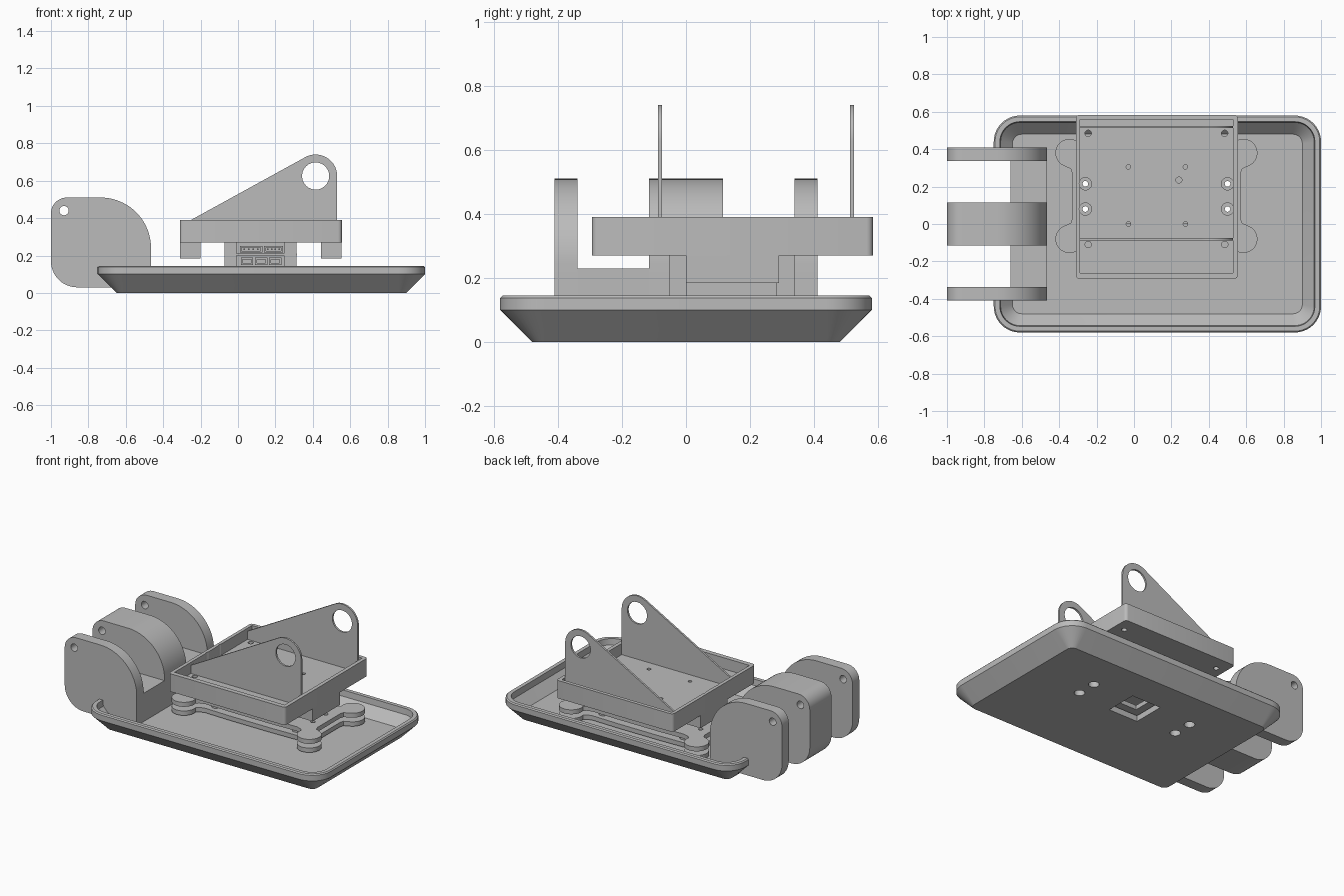
import bpy, bmesh
from math import cos, sin, radians

if "Cube" in bpy.data.objects:
    bpy.data.objects.remove(bpy.data.objects["Cube"])

grey = bpy.data.materials.new("plain grey")
grey.use_nodes = True
grey.diffuse_color = (0.5, 0.5, 0.5, 1)
grey.node_tree.nodes["Principled BSDF"].inputs["Base Color"].default_value = (0.5, 0.5, 0.5, 1)


def arc(cx, cy, r, a0, a1, n=12):
    return [(cx + r * cos(radians(a0 + (a1 - a0) * i / n)),
             cy + r * sin(radians(a0 + (a1 - a0) * i / n))) for i in range(n + 1)]


def rounded(cx, cy, hx, hy, r, n=10):
    """Outline of a rectangle with rounded corners."""
    pts = []
    for k, (sx, sy) in enumerate([(1, 1), (-1, 1), (-1, -1), (1, -1)]):
        pts += arc(cx + sx * (hx - r), cy + sy * (hy - r), r, 90 * k, 90 * k + 90, n)
    return pts


def loft(name, rings):
    """Skin equal-length rings of 3D points and cap both ends."""
    bm = bmesh.new()
    loops = [[bm.verts.new(p) for p in ring] for ring in rings]
    count = len(loops[0])
    for a, b in zip(loops, loops[1:]):
        for i in range(count):
            j = (i + 1) % count
            bm.faces.new((a[i], a[j], b[j], b[i]))
    bm.faces.new(loops[0][::-1])
    bm.faces.new(loops[-1])
    bmesh.ops.recalc_face_normals(bm, faces=bm.faces)
    mesh = bpy.data.meshes.new(name)
    bm.to_mesh(mesh)
    bm.free()
    mesh.materials.append(grey)
    obj = bpy.data.objects.new(name, mesh)
    bpy.context.collection.objects.link(obj)
    return obj


def prism(name, pts, lo, hi, axis="z"):
    """Extrude an outline along z, or an x-z outline along y."""
    place = (lambda p, h: (p[0], p[1], h)) if axis == "z" else (lambda p, h: (p[0], h, p[1]))
    return loft(name, [[place(p, h) for p in pts] for h in (lo, hi)])


def box(name, x0, x1, y0, y1, z0, z1):
    return prism(name, [(x0, y0), (x1, y0), (x1, y1), (x0, y1)], z0, z1)


def boolean(obj, tool, operation="DIFFERENCE"):
    tool.hide_render = True
    mod = obj.modifiers.new("bool", "BOOLEAN")
    mod.operation, mod.object, mod.solver = operation, tool, "EXACT"
    bpy.context.view_layer.objects.active = obj
    bpy.ops.object.modifier_apply(modifier=mod.name)
    bpy.data.objects.remove(tool)


def drill(obj, x, y, r, lo, hi, axis="z"):
    boolean(obj, prism("drill", arc(x, y, r, 0, 345, 23), lo, hi, axis))


CX, CY = 0.12, 0.15          # centre of the inner stack
main_holes = [(x, y) for x in (-0.26, 0.5) for y in (0.08, 0.215)]

# Tray: flared outside, rolled rim, sloped inside and flat floor
sections = [(0, 0.775, 0.48, 0.04), (0.10, 0.875, 0.58, 0.14), (0.138, 0.875, 0.58, 0.14),
            (0.145, 0.868, 0.573, 0.133), (0.145, 0.842, 0.547, 0.107),
            (0.105, 0.838, 0.543, 0.103), (0.04, 0.775, 0.48, 0.05)]
tray = loft("tray", [[(x, y, z) for x, y in rounded(0.125, 0, hx, hy, r)]
                     for z, hx, hy, r in sections])
boolean(tray, box("notch", -0.9, -0.66, -0.41, 0.41, -0.1, 0.3))
boolean(tray, box("opening", CX - 0.11, CX + 0.11, CY - 0.11, CY + 0.11, -0.1, 0.1))
for x, y in main_holes:
    drill(tray, x, y, 0.033, -0.1, 0.1)

# Hinge lugs with one large rounded shoulder, on a common base
lug = (arc(-0.735, 0.24, 0.27, 90, 0, 20) + [(-0.465, 0.03)]
       + arc(-0.86, 0.17, 0.14, 270, 180) + arc(-0.915, 0.425, 0.085, 180, 90))
for name, y0, y1 in [("front_lug", -0.41, -0.338), ("middle_lug", -0.115, 0.115),
                     ("back_lug", 0.338, 0.41)]:
    obj = prism(name, lug, y0, y1, "y")
    drill(obj, -0.93, 0.44, 0.025, y0 - 0.1, y1 + 0.1, "y")
box("lug_base", -0.66, -0.465, -0.41, 0.41, 0.03, 0.23)

# Two lobed plates stacked above the tray floor
quarter = ([(0.45, 0.12), (0.458, 0.145)] + arc(0.465, 0.23, 0.075, -65, 195, 24)
           + [(0.375, 0.195), (0.34, 0.185), (0.15, 0.19)])
half = quarter + [(-x, y) for x, y in reversed(quarter)]
outline = half + [(x, -y) for x, y in reversed(half)]
outline = [(CX + x, CY + y) for x, y in outline]
for name, z in [("lower_lobed_plate", 0.05), ("upper_lobed_plate", 0.108)]:
    plate = prism(name, outline, z, z + 0.03)
    for x, y in main_holes:
        drill(plate, x, y, 0.015, 0, 0.3)
    if z < 0.1:
        boolean(plate, box("opening", CX - 0.07, CX + 0.07, CY - 0.07, CY + 0.07, 0, 0.3))
for sx in (-1, 1):
    for sy in (-1, 1):
        prism("plate_spacer", arc(CX + sx * 0.3, CY + sy * 0.13, 0.025, 0, 345, 23), 0.04, 0.11)

# Inner stack: two housings, side columns and front sockets
box("lower_housing", -0.02, 0.265, -0.035, 0.325, 0.135, 0.2)
box("upper_housing", -0.02, 0.265, -0.035, 0.325, 0.212, 0.27)
box("circuit_board", -0.07, 0.315, -0.053, 0.34, 0.2, 0.212)
for sx in (-1, 1):
    x = CX + sx * 0.16
    for y in (-0.025, 0.31):
        box("side_column", x - 0.033, x + 0.033, y - 0.028, y + 0.028, 0.135, 0.27)
for i in range(3):
    x = 0.015 + i * 0.076
    socket = box("lower_socket", x, x + 0.066, -0.05, -0.03, 0.15, 0.19)
    boolean(socket, box("recess", x + 0.01, x + 0.056, -0.06, -0.038, 0.16, 0.18))
for x, w in [(0.01, 0.12), (0.14, 0.1)]:
    socket = box("upper_socket", x, x + w, -0.05, -0.03, 0.216, 0.252)
    boolean(socket, box("recess", x + 0.01, x + w - 0.01, -0.06, -0.038, 0.224, 0.244))
    for i in range(4):
        px = x + w * (i + 1) / 5
        box("socket_pin", px - 0.004, px + 0.004, -0.048, -0.035, 0.23, 0.238)

# Upper open box with two hanging tabs
frame = prism("open_box", rounded(0.122, 0.145, 0.433, 0.439, 0.02, 4), 0.27, 0.39)
boolean(frame, box("cavity", -0.288, 0.53, -0.262, 0.56, 0.315, 0.5))
tabs = [box("right_tab", -0.31, -0.2, 0, 0.29, 0.185, 0.272),
        box("left_tab", 0.443, 0.554, 0, 0.29, 0.185, 0.272)]
for tab in tabs:
    for x, y in main_holes:
        if (x < 0) == (tab is tabs[0]):
            drill(tab, x, y, 0.033, 0.1, 0.4)
small_holes = [(x, y, 0.017) for x in (-0.245, 0.485) for y in (-0.11, 0.485)]
small_holes += [(x, y, 0.012) for x in (-0.03, 0.275) for y in (0, 0.305)]
small_holes += [(x, y, 0.033) for x, y in main_holes] + [(0.24, 0.235, 0.016)]
for x, y, r in small_holes:
    drill(frame, x, y, r, 0.2, 0.5)

# Triangular brackets with a rounded, pierced top
bracket = [(-0.288, 0.31), (0.53, 0.31)] + arc(0.415, 0.625, 0.115, 0, 118, 24) + [(-0.288, 0.37)]
for name, y in [("front_bracket", -0.088), ("back_bracket", 0.512)]:
    obj = prism(name, bracket, y, y + 0.013, "y")
    drill(obj, 0.415, 0.625, 0.073, y - 0.1, y + 0.1, "y")

# Smooth the curved walls, keep the edges crisp
bpy.ops.object.select_all(action="DESELECT")
for obj in bpy.context.collection.objects:
    if obj.type == "MESH":
        obj.select_set(True)
        bpy.context.view_layer.objects.active = obj
bpy.ops.object.shade_smooth_by_angle(angle=radians(30))
